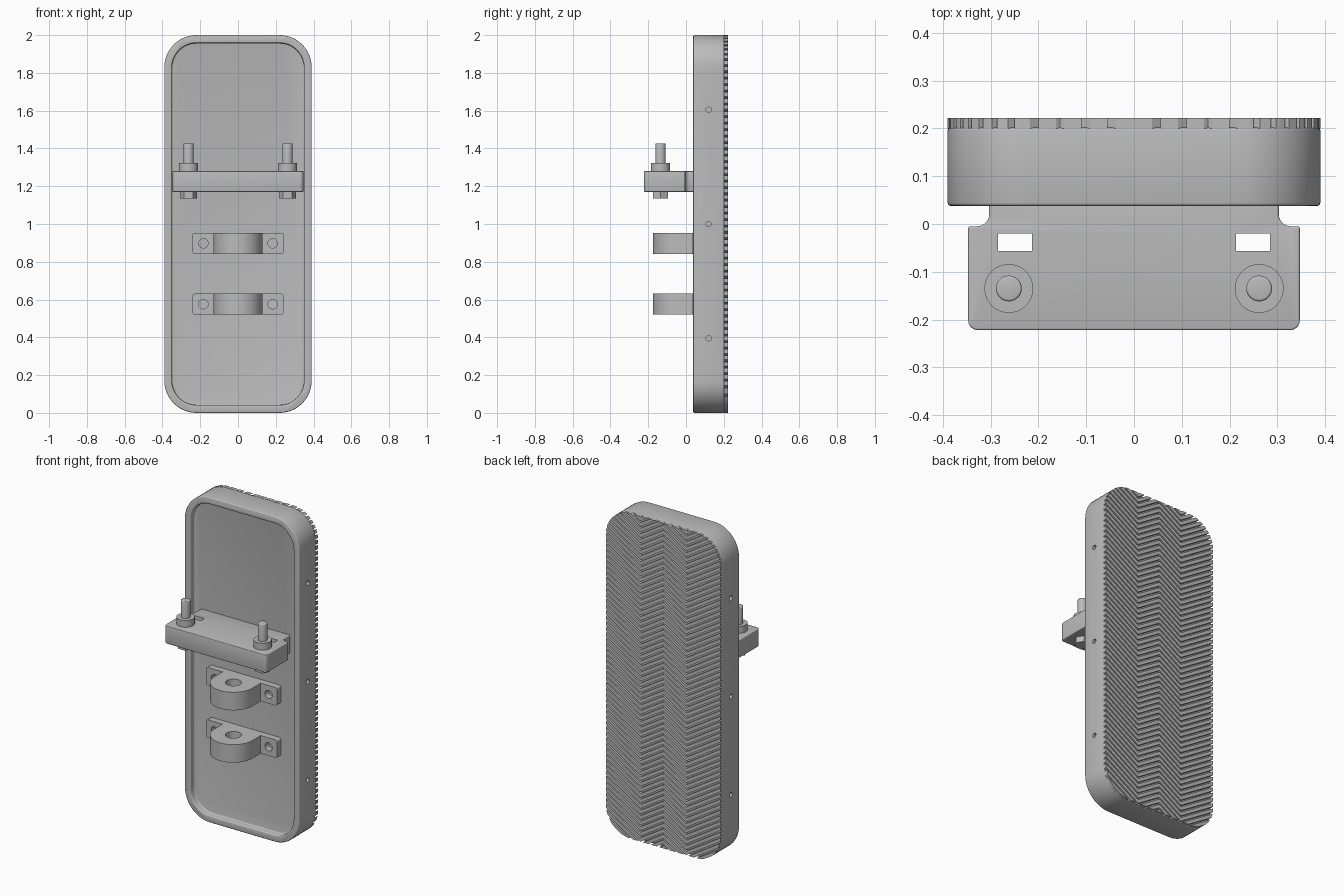
import bpy, bmesh, math
from mathutils import Vector

cube = bpy.data.objects.get("Cube")
if cube:
    bpy.data.objects.remove(cube, do_unlink=True)

grey = bpy.data.materials.new("plain_grey")
grey.use_nodes = True
grey.diffuse_color = (0.5, 0.5, 0.5, 1)
grey.node_tree.nodes["Principled BSDF"].inputs["Base Color"].default_value = (0.5, 0.5, 0.5, 1)

# axis -> how a profile point (u, v) at extrusion distance w lands in space
PLACE = {"x": lambda u, v, w: (w, u, v),
         "y": lambda u, v, w: (u, w, v),
         "z": lambda u, v, w: (u, v, w)}


def rounded(corners, steps=8):
    """Polygon with a fillet radius at each corner (u, v, r)."""
    out, n = [], len(corners)
    for i, (u, v, r) in enumerate(corners):
        p = Vector((u, v))
        if r == 0:
            out.append((u, v))
            continue
        a = (Vector(corners[i - 1][:2]) - p).normalized()
        b = (Vector(corners[(i + 1) % n][:2]) - p).normalized()
        half = a.angle(b) / 2
        centre = p + (a + b).normalized() * (r / math.sin(half))
        start = p + a * (r / math.tan(half)) - centre
        end = p + b * (r / math.tan(half)) - centre
        turn = math.atan2(start.x * end.y - start.y * end.x, start.dot(end))
        for k in range(steps + 1):
            t = turn * k / steps
            c, s = math.cos(t), math.sin(t)
            out.append((centre.x + start.x * c - start.y * s,
                        centre.y + start.x * s + start.y * c))
    return out


def rect(u0, u1, v0, v1, r=0, steps=8):
    return rounded([(u0, v0, r), (u1, v0, r), (u1, v1, r), (u0, v1, r)], steps)


def circle(u, v, r, n=32):
    return [(u + r * math.cos(2 * math.pi * k / n),
             v + r * math.sin(2 * math.pi * k / n)) for k in range(n)]


def add_prism(bm, pts, axis, lo, hi):
    low, high = ([bm.verts.new(PLACE[axis](u, v, w)) for u, v in pts] for w in (lo, hi))
    bm.faces.new(low)
    bm.faces.new(high[::-1])
    for i in range(len(pts)):
        bm.faces.new((low[i - 1], high[i - 1], high[i], low[i]))


def make(name, prisms):
    bm = bmesh.new()
    for p in prisms:
        add_prism(bm, *p)
    bmesh.ops.recalc_face_normals(bm, faces=bm.faces)
    mesh = bpy.data.meshes.new(name)
    bm.to_mesh(mesh)
    bm.free()
    mesh.materials.append(grey)
    ob = bpy.data.objects.new(name, mesh)
    bpy.context.collection.objects.link(ob)
    return ob


def activate(ob):
    bpy.ops.object.select_all(action="DESELECT")
    ob.select_set(True)
    bpy.context.view_layer.objects.active = ob


def cut(ob, prisms):
    for p in prisms:
        tool = make("cutter", [p])
        tool.hide_render = True
        mod = ob.modifiers.new("cut", "BOOLEAN")
        mod.operation, mod.solver, mod.object = "DIFFERENCE", "EXACT", tool
        activate(ob)
        bpy.ops.object.modifier_apply(modifier=mod.name)
        bpy.data.objects.remove(tool, do_unlink=True)


def soften(ob, width):
    mod = ob.modifiers.new("soft_edges", "BEVEL")
    mod.width, mod.segments, mod.limit_method = width, 3, "ANGLE"
    mod.angle_limit = math.radians(50)
    activate(ob)
    bpy.ops.object.modifier_apply(modifier=mod.name)


def smooth(ob):
    activate(ob)
    bpy.ops.object.shade_smooth_by_angle(angle=math.radians(35))


W, H, FRONT, FLOOR, BACK, END = 0.39, 2.0, 0.038, 0.075, 0.202, 0.222

# Tray-shaped pedal body with shallow front recess and side holes
outline = rect(-W, W, 0, H, 0.17, 12)
body = make("pedal_body", [(outline, "y", FRONT, BACK)])
cut(body, [(rect(-0.35, 0.35, 0.042, H - 0.042, 0.13, 12), "y", -0.1, FLOOR)])
soften(body, 0.006)
cut(body, [(circle(0.12, z, 0.014, 16), "x", s * W - 0.025, s * W + 0.025)
           for s in (-1, 1) for z in (0.395, 1.0, 1.605)])
smooth(body)


# Zigzag tread: slanted ribs in four columns, trimmed to the outline
def clip(poly, border):
    for i in range(len(border)):
        a, b = Vector(border[i - 1]), Vector(border[i])
        d = b - a
        if d.length < 1e-6:
            continue
        side = [d.x * (q[1] - a.y) - d.y * (q[0] - a.x) for q in poly]
        kept = []
        for j, q in enumerate(poly):
            p, sp, sq = poly[j - 1], side[j - 1], side[j]
            if (sp >= 0) != (sq >= 0):
                t = sp / (sp - sq)
                kept.append((p[0] + t * (q[0] - p[0]), p[1] + t * (q[1] - p[1])))
            if sq >= 0:
                kept.append(q)
        poly = kept
        if len(poly) < 3:
            return []
    return poly


slope, pitch, rib = 0.62, 0.034, 0.023
knots = [(-W, 0.235), (-0.155, 0), (0, 0.155), (0.155, 0), (W, 0.235)]
ribs = []
for (x0, h0), (x1, h1) in zip(knots, knots[1:]):
    for k in range(-6, int(H / pitch) + 2):
        z0, z1 = k * pitch + h0 * slope, k * pitch + h1 * slope
        shape = clip([(x0, z0), (x1, z1), (x1, z1 + rib), (x0, z0 + rib)], outline)
        if shape:
            ribs.append((shape, "y", BACK - 0.002, END))
make("tread_ribs", ribs)

# Clamp plate with a narrower neck and two slots
half = [(0.347, -END, 0.02), (0.347, -0.005, 0.004), (0.303, -0.005, 0.026), (0.303, FLOOR + 0.003, 0)]
profile = rounded(half + [(-u, v, r) for u, v, r in reversed(half)], 6)
clamp = make("clamp_plate", [(profile, "z", 1.17, 1.28)])
soften(clamp, 0.007)
cut(clamp, [(rect(s * 0.249 - 0.036, s * 0.249 + 0.036, -0.057, -0.02), "z", 1.1, 1.4)
            for s in (-1, 1)])
smooth(clamp)

# Bolts with collar above and hexagonal head below
for side, s in (("left", 1), ("right", -1)):
    x, y = s * 0.262, -0.135
    shaft = make(side + "_bolt_shaft", [(circle(x, y, 0.027), "z", 1.16, 1.427)])
    soften(shaft, 0.005)
    smooth(shaft)
    smooth(make(side + "_collar", [(circle(x, y, 0.051, 40), "z", 1.279, 1.322)]))
    make(side + "_hex_head", [(circle(x, y, 0.046, 6), "z", 1.134, 1.171)])

# Two bearing brackets: rounded hub with a bore, and a drilled ear plate
for name, z0, z1 in (("upper", 0.842, 0.953), ("lower", 0.52, 0.631)):
    ears = make(name + "_bracket_ears", [(rect(-0.241, 0.241, z0, z1, 0.012, 4), "y", 0.035, FLOOR + 0.003)])
    cut(ears, [(circle(s * 0.183, (z0 + z1) / 2, 0.025, 24), "y", 0, 0.2) for s in (-1, 1)])
    smooth(ears)
    hub_shape = rounded([(-0.13, -0.175, 0.1299), (0.13, -0.175, 0.1299),
                         (0.13, FLOOR, 0), (-0.13, FLOOR, 0)], 16)
    hub = make(name + "_bracket_hub", [(hub_shape, "z", z0, z1)])
    cut(hub, [(circle(0, -0.045, 0.045), "z", z0 - 0.1, z1 + 0.1)])
    smooth(hub)
